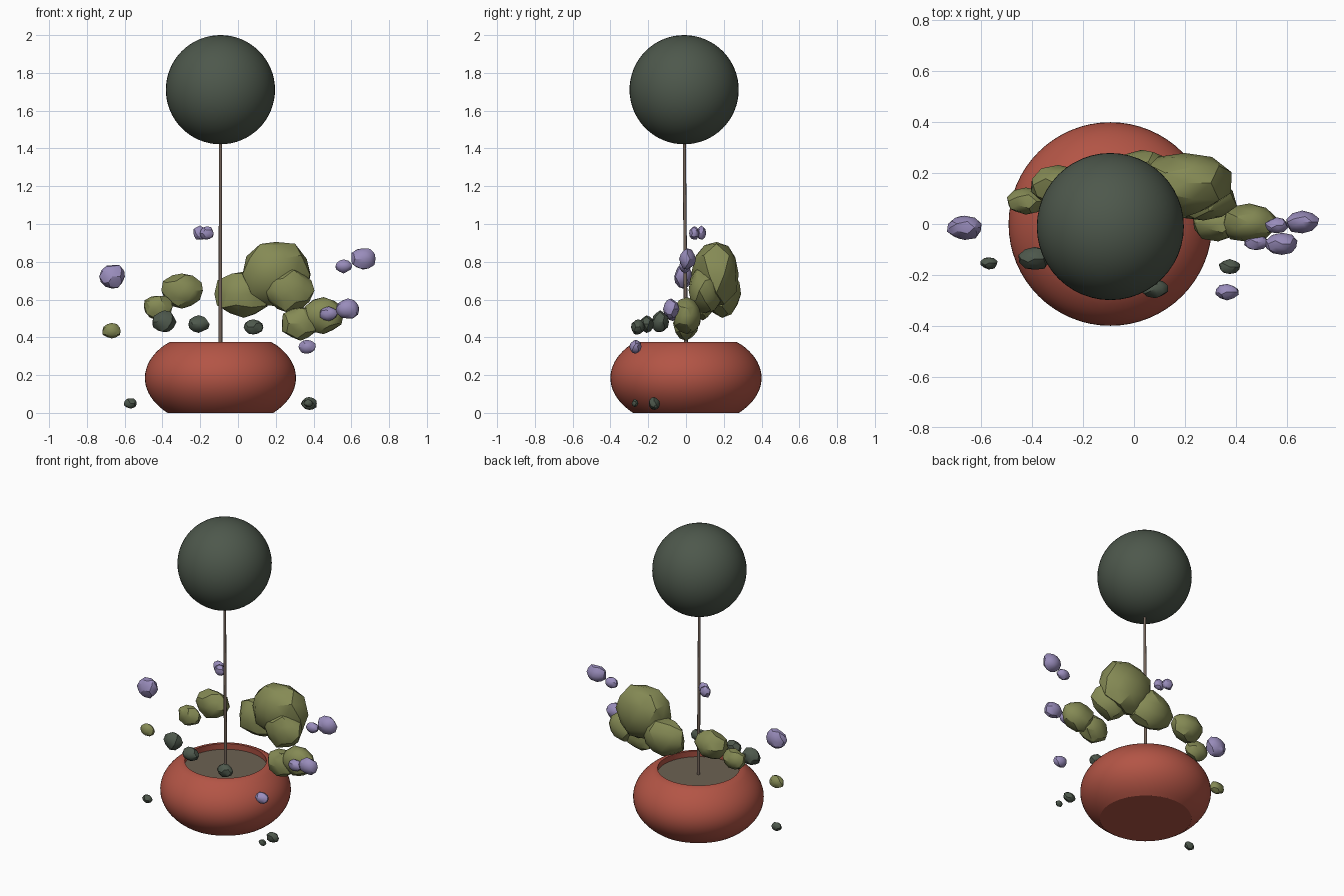
import bpy, bmesh, math, random
from mathutils import Vector

if "Cube" in bpy.data.objects:
    bpy.data.objects.remove(bpy.data.objects["Cube"])

random.seed(4)
CX = -0.093  # axis of pot, trunk and crown


def material(name, rgb):
    m = bpy.data.materials.new(name)
    m.diffuse_color = (*rgb, 1)
    m.use_nodes = True
    m.node_tree.nodes["Principled BSDF"].inputs["Base Color"].default_value = m.diffuse_color
    return m


TERRACOTTA = material("terracotta", (0.45, 0.09, 0.06))
DARK = material("dark green", (0.075, 0.097, 0.072))
OLIVE = material("olive green", (0.235, 0.255, 0.09))
LILAC = material("lilac", (0.32, 0.265, 0.50))
SOIL = material("soil brown", (0.15, 0.12, 0.085))
BARK = material("bark brown", (0.17, 0.125, 0.10))


def finish(bm, name, mat, angle=30):
    bmesh.ops.recalc_face_normals(bm, faces=bm.faces)
    me = bpy.data.meshes.new(name)
    bm.to_mesh(me)
    bm.free()
    ob = bpy.data.objects.new(name, me)
    bpy.context.collection.objects.link(ob)
    me.materials.append(mat)
    bpy.ops.object.select_all(action='DESELECT')
    ob.select_set(True)
    bpy.context.view_layer.objects.active = ob
    bpy.ops.object.shade_smooth_by_angle(angle=math.radians(angle))


def lathe(name, profile, mat, steps=64):
    """Spin an (r, z) profile round the plant's axis."""
    bm = bmesh.new()
    vs = [bm.verts.new((CX + r, 0, z)) for r, z in profile]
    es = [bm.edges.new(p) for p in zip(vs, vs[1:])]
    bmesh.ops.spin(bm, geom=vs + es, cent=(CX, 0, 0), axis=(0, 0, 1),
                   angle=math.tau, steps=steps)
    bmesh.ops.remove_doubles(bm, verts=bm.verts, dist=1e-5)
    finish(bm, name, mat)


def blob(name, mat, centre, radii):
    """Uneven faceted lump that fills the given extents."""
    bm = bmesh.new()
    bmesh.ops.create_icosphere(bm, subdivisions=2, radius=1)
    for v in bm.verts:
        v.co *= random.uniform(0.9, 1.07)
    for i in range(3):
        lo = min(v.co[i] for v in bm.verts)
        hi = max(v.co[i] for v in bm.verts)
        for v in bm.verts:
            t = (v.co[i] - lo) / (hi - lo) * 2 - 1
            v.co[i] = centre[i] + radii[i] * t
    finish(bm, name, mat, 28)


# Squat rounded pot with a thin rim and hollow mouth
a0, a1 = math.asin(-0.714), math.asin(0.734)
wall = []
for i in range(21):
    a = a0 + (a1 - a0) * i / 20
    wall.append((0.40 * math.cos(a), 0.185 + 0.259 * math.sin(a)))
wall[0] = (wall[0][0], 0)
wall[-1] = (0.268, 0.375)
lathe("pot", [(0, 0)] + wall + [(0.25, 0.375), (0.254, 0.335), (0.254, 0.31)], TERRACOTTA)

# Soil disc inside the pot
lathe("soil", [(0, 0.335), (0.256, 0.335), (0.256, 0.315), (0, 0.315)], SOIL)

# Thin trunk, slightly leaning
bm = bmesh.new()
bmesh.ops.create_cone(bm, cap_ends=True, segments=12, radius1=0.010, radius2=0.008, depth=1.25)
for v in bm.verts:
    v.co += Vector((CX, -0.01 if v.co.z > 0 else 0.0, 0.935))
finish(bm, "trunk", BARK, 40)

# Round crown
bm = bmesh.new()
bmesh.ops.create_uvsphere(bm, u_segments=48, v_segments=32, radius=0.289)
bmesh.ops.translate(bm, verts=bm.verts, vec=(CX, -0.01, 1.711))
finish(bm, "crown", DARK)

# Olive foliage lumps: x, y, z, then half width and half height
LEAVES = [
    (0.204, 0.153, 0.735, 0.180, 0.170),
    (0.275, 0.105, 0.645, 0.130, 0.118),
    (0.020, 0.190, 0.625, 0.145, 0.122),
    (-0.296, 0.155, 0.645, 0.110, 0.093),
    (-0.423, 0.090, 0.555, 0.076, 0.065),
    (0.450, 0.005, 0.515, 0.108, 0.098),
    (0.330, 0.000, 0.470, 0.098, 0.088),
    (-0.670, -0.010, 0.435, 0.048, 0.041)]
# Small dark lumps
DARK_LEAVES = [
    (-0.390, -0.135, 0.485, 0.064, 0.058),
    (-0.206, -0.210, 0.470, 0.056, 0.047),
    (0.082, -0.255, 0.455, 0.052, 0.040),
    (0.375, -0.167, 0.050, 0.042, 0.034),
    (0.372, -0.270, 0.052, 0.025, 0.021),
    (-0.570, -0.155, 0.050, 0.034, 0.027)]
# Lilac blossoms
BLOSSOMS = [
    (-0.667, -0.015, 0.720, 0.068, 0.062),
    (-0.200, 0.082, 0.955, 0.036, 0.037),
    (-0.165, 0.042, 0.953, 0.036, 0.035),
    (0.664, 0.008, 0.815, 0.064, 0.056),
    (0.560, -0.005, 0.775, 0.045, 0.037),
    (0.580, -0.078, 0.553, 0.062, 0.053),
    (0.480, -0.070, 0.525, 0.047, 0.038),
    (0.366, -0.268, 0.350, 0.046, 0.037)]

for name, mat, lumps in (("leaf_clump", OLIVE, LEAVES),
                         ("dark_leaf", DARK, DARK_LEAVES),
                         ("blossom", LILAC, BLOSSOMS)):
    for n, (x, y, z, w, h) in enumerate(lumps, 1):
        blob(f"{name}_{n}", mat, (x, y, z), (w, w * 0.7, h))
